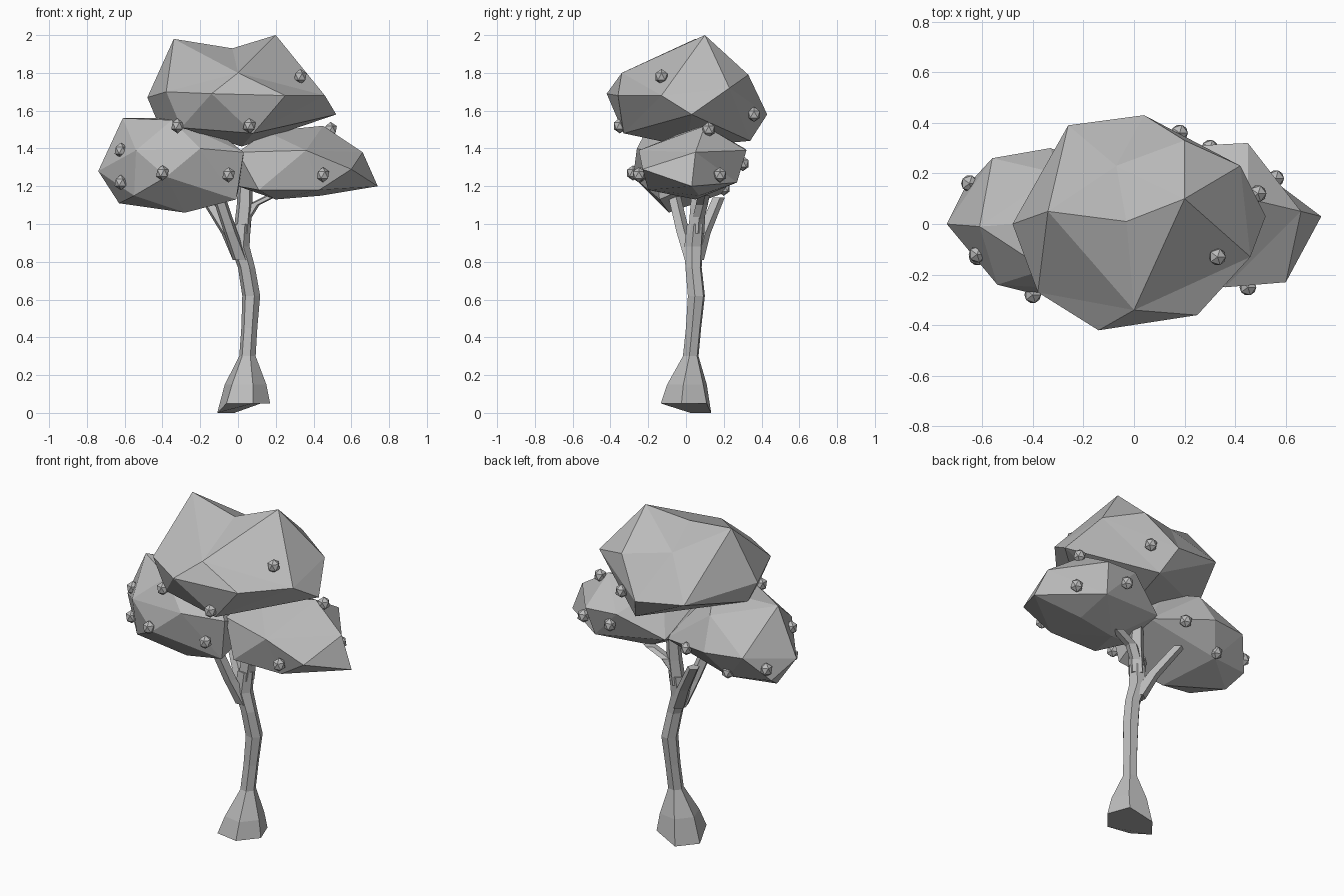
import bpy
import bmesh
import math
from mathutils import Vector

default_cube = bpy.data.objects.get("Cube")
if default_cube:
    bpy.data.objects.remove(default_cube, do_unlink=True)


def make_material(name, value):
    material = bpy.data.materials.new(name)
    material.use_nodes = True
    colour = (value, value, value, 1)
    material.diffuse_color = colour
    shader = next(node for node in material.node_tree.nodes if node.type == "BSDF_PRINCIPLED")
    shader.inputs["Base Color"].default_value = colour
    return material


grey = make_material("plain grey", 0.5)


def add_object(name, mesh_builder):
    bmesh.ops.recalc_face_normals(mesh_builder, faces=mesh_builder.faces[:])
    mesh = bpy.data.meshes.new(name)
    mesh_builder.to_mesh(mesh)
    mesh_builder.free()
    mesh.materials.append(grey)
    built = bpy.data.objects.new(name, mesh)
    bpy.context.collection.objects.link(built)
    return built


def foliage(name, centre, radii, corners):
    """Faceted clump: wrap the corners as a ball, then move each to its place."""
    builder = bmesh.new()
    targets = {}
    for corner in corners:
        offset = Vector(corner) - Vector(centre)
        direction = Vector([part / radius for part, radius in zip(offset, radii)]).normalized()
        targets[builder.verts.new(direction)] = Vector(corner)
    bmesh.ops.convex_hull(builder, input=builder.verts[:])
    for vertex, target in targets.items():
        if vertex.is_valid:
            vertex.co = target
    return add_object(name, builder)


def limb(name, stations, sides=5, turn=0.3, root=False):
    """Faceted tube through stations of x, y, z and radius."""
    builder = bmesh.new()
    rings = []
    for x, y, z, radius in stations:
        ring = []
        for step in range(sides):
            angle = turn + math.tau * step / sides
            place = (x + radius * math.cos(angle), y + radius * math.sin(angle), z)
            ring.append(builder.verts.new(place))
        rings.append(ring)
    for lower, upper in zip(rings, rings[1:]):
        for step in range(sides):
            following = (step + 1) % sides
            builder.faces.new((lower[step], lower[following], upper[following], upper[step]))
    builder.faces.new(rings[0])
    builder.faces.new(rings[-1])
    if root:
        # The back corner of the root reaches down to the ground
        for vertex in rings[0]:
            if vertex.co.x < 0 and vertex.co.y > 0:
                vertex.co.z = 0
    return add_object(name, builder)


# Trunk with flared root
limb("trunk", [
    (0.03, 0, 0.05, 0.142), (0.04, 0.005, 0.15, 0.112), (0.05, 0.025, 0.3, 0.044),
    (0.06, 0.04, 0.45, 0.043), (0.07, 0.055, 0.62, 0.048), (0.045, 0.04, 0.77, 0.046),
    (0.01, 0.04, 0.88, 0.052), (0.02, 0.05, 1, 0.048)],
    sides=6, turn=-0.17, root=True)

# Branches
branches = {
    "centre_branch": [(0.02, 0.05, 0.95, 0.047), (0.035, 0.06, 1.1, 0.044), (0.04, 0.07, 1.25, 0.04)],
    "back_branch": [(0.015, 0.05, 0.81, 0.045), (-0.05, 0.09, 0.95, 0.04), (-0.17, 0.17, 1.14, 0.035)],
    "front_branch": [(0.015, 0.03, 0.81, 0.045), (-0.04, -0.02, 0.96, 0.038), (-0.11, -0.07, 1.17, 0.036)],
    "side_branch": [(0.03, 0.06, 1.02, 0.035), (0.08, 0.08, 1.1, 0.035), (0.18, 0.09, 1.15, 0.035)],
}
for branch_name, stations in branches.items():
    limb(branch_name, stations)

# Foliage clumps
foliage("top_foliage", (0.01, 0, 1.68), (0.48, 0.4, 0.28), [
    (-0.34, 0.05, 1.98), (-0.03, 0.01, 1.93), (0.2, 0.1, 2), (-0.07, 0.23, 1.83),
    (0, -0.34, 1.8), (-0.48, 0, 1.67), (-0.38, -0.27, 1.7), (-0.14, -0.42, 1.69),
    (0.25, -0.36, 1.68), (0.46, -0.13, 1.68), (0.52, 0.03, 1.58), (0.42, 0.23, 1.72),
    (0.2, 0.33, 1.79), (0.04, 0.43, 1.58), (-0.26, 0.39, 1.62), (-0.43, 0.02, 1.55),
    (0.08, -0.33, 1.48), (-0.3, -0.26, 1.51), (0.02, 0, 1.41), (0.1, 0.34, 1.44)])

foliage("right_foliage", (-0.34, 0, 1.32), (0.38, 0.28, 0.25), [
    (-0.74, 0, 1.28), (-0.61, -0.01, 1.56), (-0.56, 0.26, 1.33), (-0.33, 0.3, 1.32),
    (-0.54, -0.24, 1.39), (-0.38, -0.28, 1.25), (-0.63, 0.03, 1.11), (-0.28, -0.09, 1.06),
    (-0.55, -0.18, 1.15), (-0.2, -0.26, 1.4), (-0.01, -0.14, 1.13), (0.03, -0.17, 1.38),
    (0.02, 0.16, 1.26), (-0.2, 0.02, 1.56), (-0.35, -0.18, 1.55), (-0.3, 0.2, 1.5),
    (-0.42, 0.19, 1.16), (-0.67, 0.14, 1.18)])

foliage("left_foliage", (0.36, 0.02, 1.3), (0.36, 0.28, 0.2), [
    (0.74, 0.03, 1.2), (0.66, 0.05, 1.38), (0.45, 0.1, 1.52), (0.45, 0.32, 1.39),
    (0.25, 0.31, 1.4), (0.6, -0.23, 1.29), (0.43, -0.2, 1.18), (0.44, 0.07, 1.15),
    (0.2, 0.05, 1.13), (0.36, -0.25, 1.39), (0.11, -0.2, 1.18), (0, -0.12, 1.38),
    (0, -0.04, 1.2), (0.15, 0, 1.49), (0, 0.2, 1.27), (0.42, 0.27, 1.22)])

# Small fruits on the foliage
fruit_places = [
    (0.33, -0.13, 1.78), (0.18, 0.36, 1.58), (-0.32, -0.26, 1.52), (0.06, -0.35, 1.52),
    (0.49, 0.12, 1.5), (0.56, 0.18, 1.26), (0.45, -0.25, 1.26), (0.3, 0.3, 1.32),
    (-0.62, -0.12, 1.39), (-0.62, -0.13, 1.22), (-0.4, -0.28, 1.27), (-0.05, -0.24, 1.26),
    (-0.65, 0.16, 1.25), (-0.42, 0.2, 1.19), (-0.17, 0.24, 1.28)]
for number, place in enumerate(fruit_places):
    builder = bmesh.new()
    bmesh.ops.create_icosphere(builder, subdivisions=1, radius=0.037)
    fruit = add_object("fruit_" + str(number), builder)
    fruit.location = place
    fruit.scale.z = 1.1
